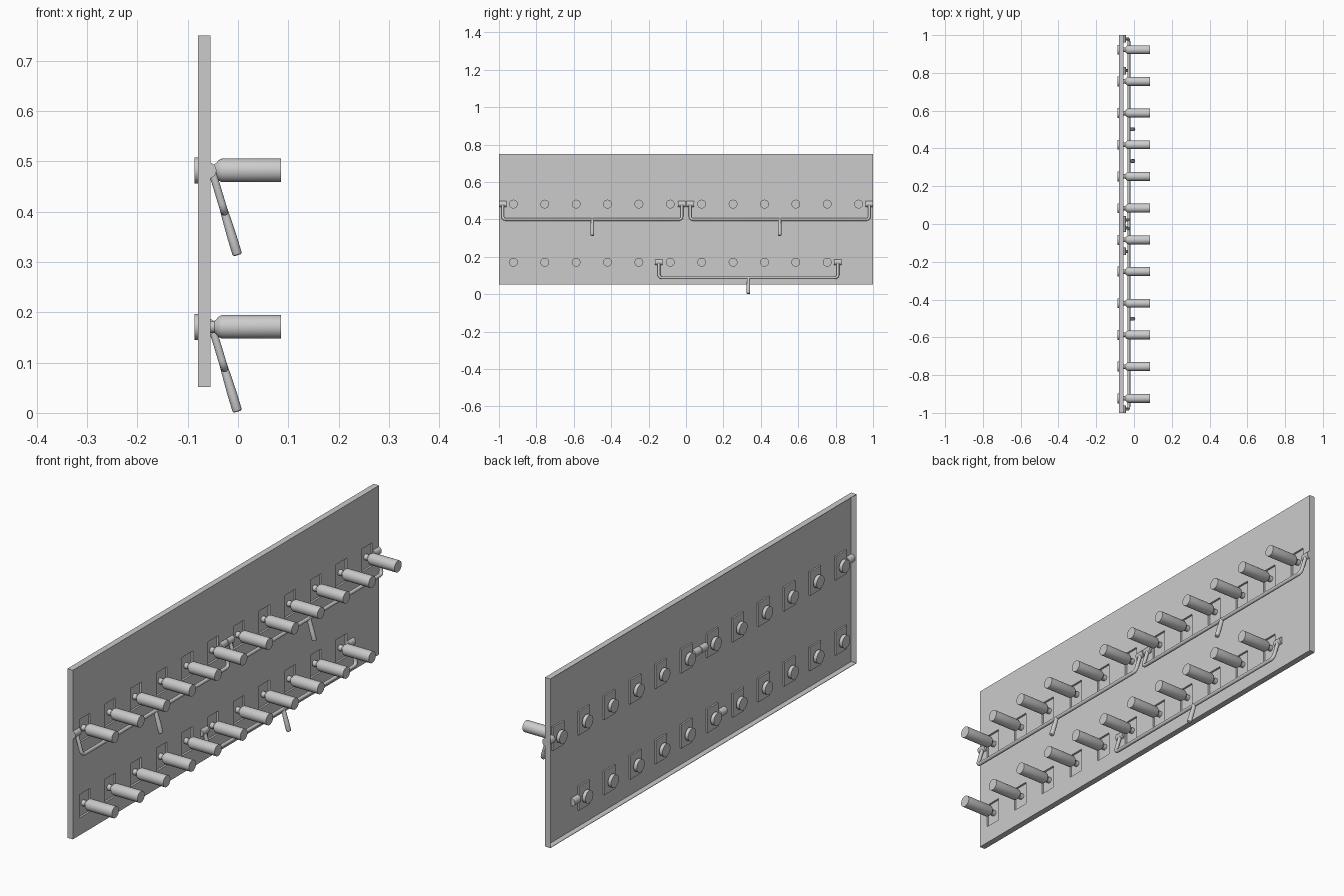
import bpy, bmesh, math
from mathutils import Vector

if "Cube" in bpy.data.objects:
    bpy.data.objects.remove(bpy.data.objects["Cube"])

grey = bpy.data.materials.new("plain_grey")
grey.diffuse_color = (0.6, 0.6, 0.6, 1)
grey.use_nodes = True
grey.node_tree.nodes["Principled BSDF"].inputs["Base Color"].default_value = grey.diffuse_color
ROWS = (("upper", 0.482, 12), ("lower", 0.171, 11))
PEG_Y = [-0.923 + 0.1678*i for i in range(12)]


def finish(name, bm, smooth=False, recalc=True):
    if recalc:
        bmesh.ops.recalc_face_normals(bm, faces=bm.faces)
    me = bpy.data.meshes.new(name)
    bm.to_mesh(me)
    bm.free()
    me.materials.append(grey)
    ob = bpy.data.objects.new(name, me)
    bpy.context.collection.objects.link(ob)
    if smooth:
        bpy.ops.object.select_all(action='DESELECT')
        ob.select_set(True)
        bpy.context.view_layer.objects.active = ob
        bpy.ops.object.shade_smooth_by_angle(angle=math.radians(35))
    return ob


def lathe(bm, profile, origin, axis='X', n=24):
    # profile of (distance, radius) turned around the x or y direction
    def pt(d, r, a):
        u, v = r*math.cos(a), r*math.sin(a)
        return Vector(origin) + (Vector((d, u, v)) if axis == 'X' else Vector((u, d, v)))
    rings = [[bm.verts.new(pt(d, r, 2*math.pi*i/n)) for i in range(n)] for d, r in profile]
    for a, b in zip(rings, rings[1:]):
        for i in range(n):
            j = (i+1) % n
            bm.faces.new((a[i], a[j], b[j], b[i]))
    bm.faces.new(rings[0])
    bm.faces.new(rings[-1])


def tube(name, pts, r):
    # round tube along a path
    cu = bpy.data.curves.new(name, 'CURVE')
    cu.dimensions = '3D'
    cu.bevel_depth, cu.bevel_resolution, cu.use_fill_caps = r, 6, True
    sp = cu.splines.new('POLY')
    sp.points.add(len(pts)-1)
    for p, c in zip(sp.points, pts):
        p.co = (*c[:3], 1)
        p.radius = c[3] if len(c) > 3 else 1
    tmp = bpy.data.objects.new(name, cu)
    bm = bmesh.new()
    bm.from_mesh(tmp.to_mesh())
    tmp.to_mesh_clear()
    bpy.data.objects.remove(tmp)
    return finish(name, bm, True)


# sheet panel: front skin with pressed-in rectangular seats and a rim folded back
bm = bmesh.new()
ys = [-1] + [y + s for y in PEG_Y for s in (-0.035, 0.035)] + [1]
zs = [0.051] + [z + s for z in (0.171, 0.482) for s in (-0.048, 0.048)] + [0.750]
grid = [[bm.verts.new((-0.055, y, z)) for z in zs] for y in ys]
seats = []
for i in range(len(ys)-1):
    for j in range(len(zs)-1):
        f = bm.faces.new((grid[i][j], grid[i+1][j], grid[i+1][j+1], grid[i][j+1]))
        if i % 2 and j in (1, 3) and not (j == 1 and i == 23):
            seats.append(f)
rim = [e for e in bm.edges if e.is_boundary]
res = bmesh.ops.extrude_edge_only(bm, edges=rim)
for v in res["geom"]:
    if isinstance(v, bmesh.types.BMVert):
        v.co.x = -0.08
res = bmesh.ops.extrude_discrete_faces(bm, faces=seats)
for f in res["faces"]:
    for v in f.verts:
        v.co.x -= 0.008
bmesh.ops.recalc_face_normals(bm, faces=bm.faces)
bm.faces.ensure_lookup_table()
if bm.faces[0].normal.x < 0:
    bmesh.ops.reverse_faces(bm, faces=bm.faces)
panel = finish("sheet_panel", bm, recalc=False)
mod = panel.modifiers.new("thickness", 'SOLIDIFY')
mod.thickness, mod.offset = 0.002, -1

# pegs with necks and rear knobs
PEG = [(-0.0865, 0.026), (-0.072, 0.026), (-0.072, 0.012), (-0.047, 0.012),
       (-0.043, 0.015), (-0.039, 0.020), (-0.032, 0.0235), (0.0855, 0.0235)]
for row, z, count in ROWS:
    bm = bmesh.new()
    for y in PEG_Y[:count]:
        lathe(bm, PEG, (0, y, z))
    finish(row + "_pegs", bm, True)

# swinging rails: wire frame, pull handle and hinge barrels
DOWN = Vector((0.050, 0, -0.165))
for name, y0, y1, z in (("upper_left", -0.98, -0.022, 0.482),
                        ("upper_right", 0.022, 0.98, 0.482),
                        ("lower", -0.145, 0.812, 0.171)):
    def at(y, t):
        return Vector((-0.052, y, z)) + DOWN*t
    c, t1 = 0.016, 0.50
    path = [at(y0, 0)]
    for k in range(5):
        a = math.radians(22.5*k)
        path.append(at(y0 + c*(1-math.cos(a)), t1 - 0.1*(1-math.sin(a))))
    path += [Vector((p.x, y0 + y1 - p.y, p.z)) for p in reversed(path)]
    tube(name + "_rail", path, 0.0075)
    ym = (y0+y1)/2
    tube(name + "_pull_handle", [(*at(ym, t), r) for t, r in
         ((0.47, 0.8), (0.6, 0.9), (0.8, 1), (0.995, 1), (1.015, 0.85), (1.022, 0.6))], 0.0095)
    bm = bmesh.new()
    for y in (y0, y1):
        lathe(bm, [(-0.02, 0.016), (0.02, 0.016)], (-0.059, y, z), 'Y')
    finish(name + "_hinge_barrels", bm, True)
